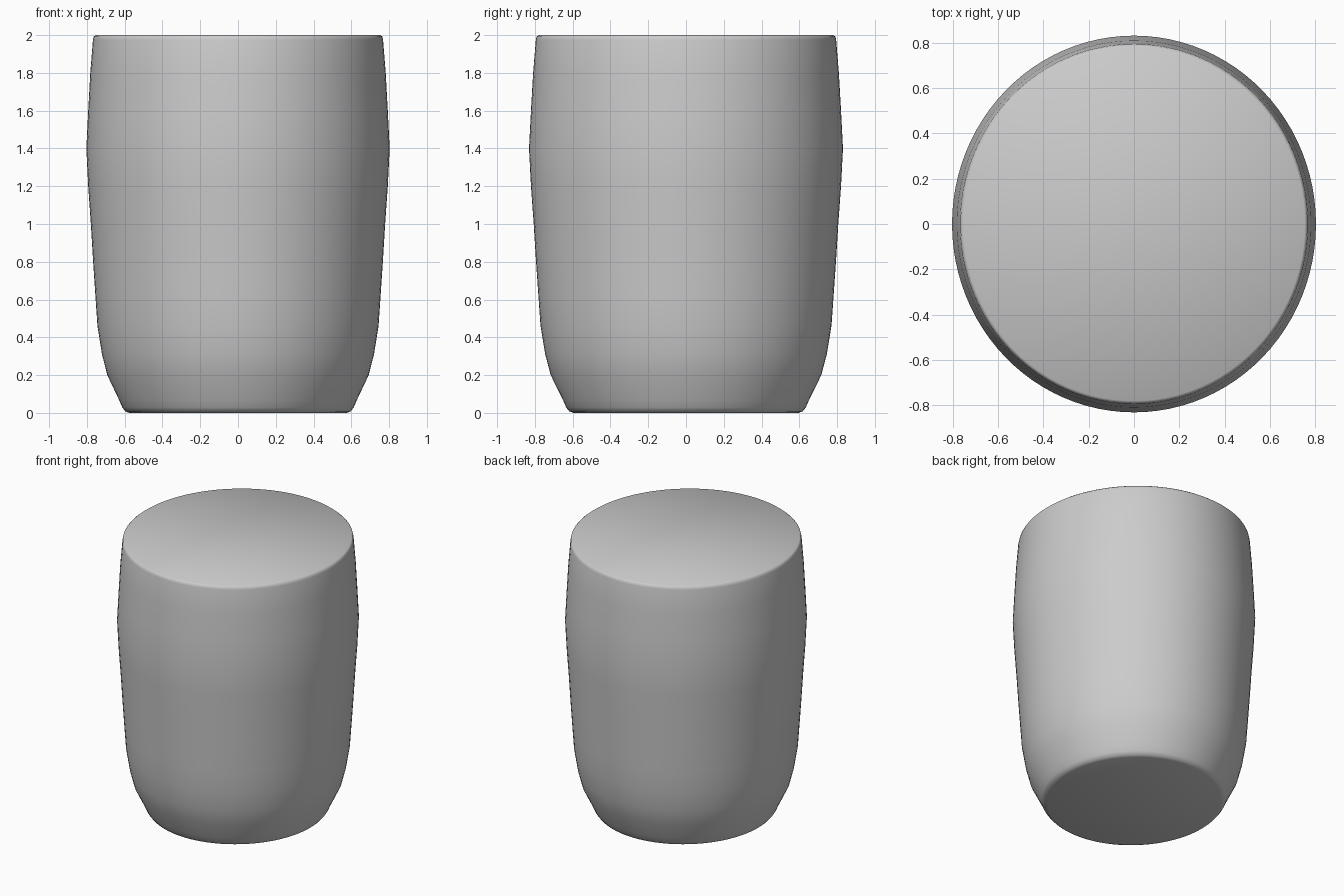
import bpy, bmesh, math

if "Cube" in bpy.data.objects:
    bpy.data.objects.remove(bpy.data.objects["Cube"])

# Half-width profile (x radius, z), bottom to top
PROFILE = [(0.575, 0.0), (0.597, 0.008), (0.612, 0.028), (0.628, 0.065),
           (0.692, 0.2), (0.72, 0.31), (0.744, 0.46), (0.755, 0.62),
           (0.767, 0.8), (0.779, 1.0), (0.793, 1.2), (0.803, 1.4),
           (0.793, 1.6), (0.782, 1.8), (0.768, 1.975), (0.764, 1.992),
           (0.754, 2.0)]
SIDES = 96
DEPTH = 1.035   # slightly oval: deeper in y than in x

# Solid barrel-shaped body, lofted from oval rings
bm = bmesh.new()
rings = []
for r, z in PROFILE:
    rings.append([bm.verts.new((r * math.cos(a), r * DEPTH * math.sin(a), z))
                  for a in (2 * math.pi * i / SIDES for i in range(SIDES))])
for low, high in zip(rings, rings[1:]):
    for i in range(SIDES):
        j = (i + 1) % SIDES
        bm.faces.new((low[i], low[j], high[j], high[i]))

# Flat bottom and top caps
bm.faces.new(rings[0][::-1])
bm.faces.new(rings[-1])

mesh = bpy.data.meshes.new("barrel_body")
bm.to_mesh(mesh)
bm.free()
body = bpy.data.objects.new("barrel_body", mesh)
bpy.context.collection.objects.link(body)

# Smooth shading
bpy.context.view_layer.objects.active = body
body.select_set(True)
bpy.ops.object.shade_smooth_by_angle(angle=math.radians(40))
